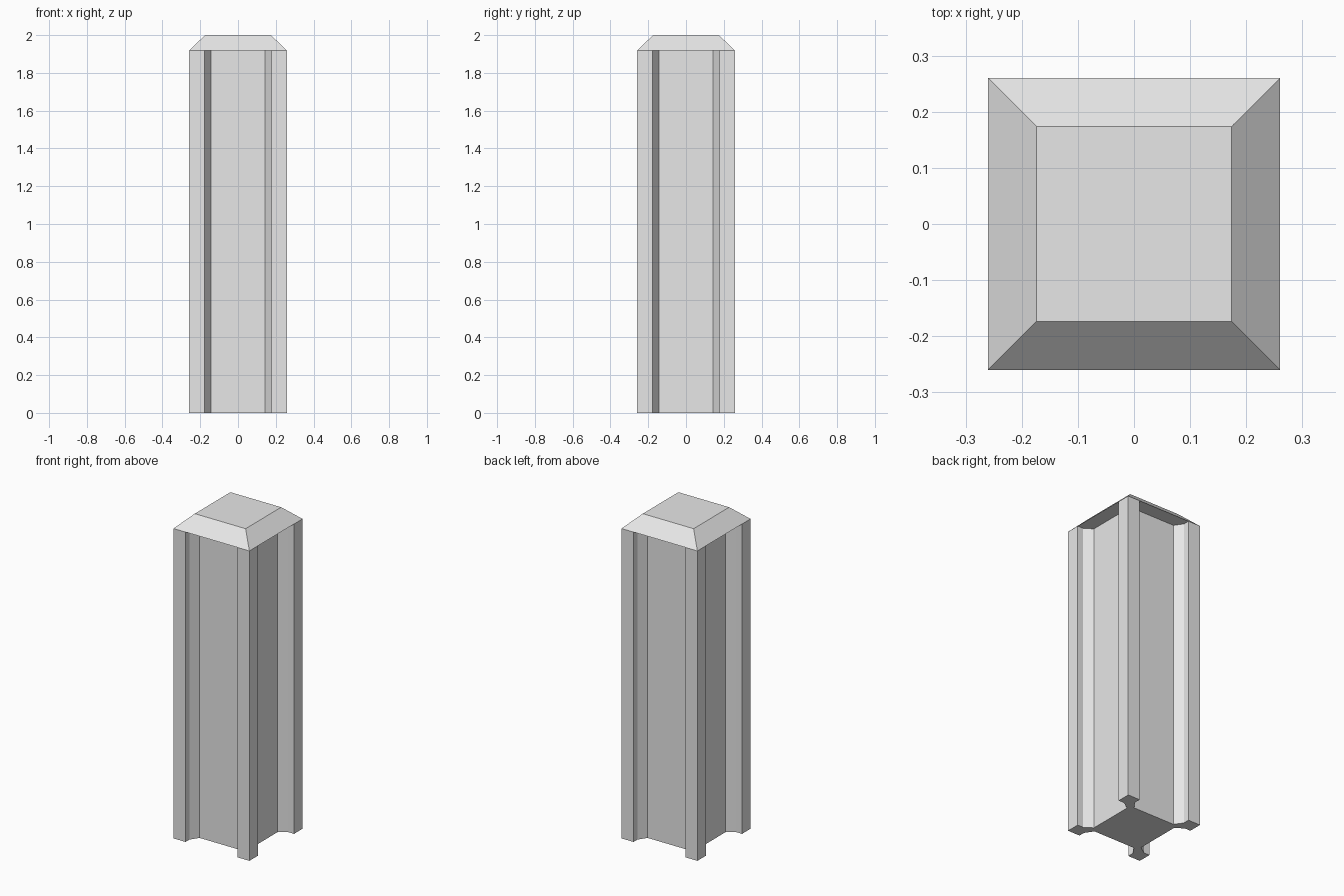
import bpy
import bmesh
from mathutils import Matrix, Vector

cube = bpy.data.objects.get("Cube")
if cube:
    bpy.data.objects.remove(cube, do_unlink=True)

HALF = 0.26       # outer half width
CAP_HALF = 0.174  # half width of the flat top
EAVE = 1.918      # height where the cap starts
TOP = 2.0

grey = bpy.data.materials.new("light_grey")
grey.use_nodes = True
grey.diffuse_color = (0.8, 0.8, 0.8, 1)
grey.node_tree.nodes["Principled BSDF"].inputs["Base Color"].default_value = (0.8, 0.8, 0.8, 1)


def finish(bm, name):
    mesh = bpy.data.meshes.new(name)
    bm.to_mesh(mesh)
    bm.free()
    mesh.materials.append(grey)
    obj = bpy.data.objects.new(name, mesh)
    bpy.context.collection.objects.link(obj)
    return obj


def skin(name, lower, upper, close_top):
    """Join two matching rings with side walls and a bottom face."""
    bm = bmesh.new()
    low = [bm.verts.new(p) for p in lower]
    high = [bm.verts.new(p) for p in upper]
    n = len(low)
    for i in range(n):
        j = (i + 1) % n
        bm.faces.new((low[i], low[j], high[j], high[i]))
    bm.faces.new(low[::-1])
    if close_top:
        bm.faces.new(high)
    return finish(bm, name)


def ring(corner, z):
    """Repeat one corner's outline around the four corners."""
    turns = [Matrix.Rotation(k * 1.5707963, 3, "Z") for k in range(4)]
    return [t @ Vector((x, y, z)) for t in turns for x, y in corner]


# Shaft: core with four square corner posts on flared necks
half_corner = [(0.171, 0.143), (0.221, 0.177), (HALF, 0.177)]
corner = half_corner + [(HALF, HALF)] + [(y, x) for x, y in reversed(half_corner)]
skin("pillar_shaft", ring(corner, 0), ring(corner, EAVE), False)

# Cap: shallow truncated pyramid over the posts
skin("pillar_cap", ring([(HALF, HALF)], EAVE), ring([(CAP_HALF, CAP_HALF)], TOP), True)
